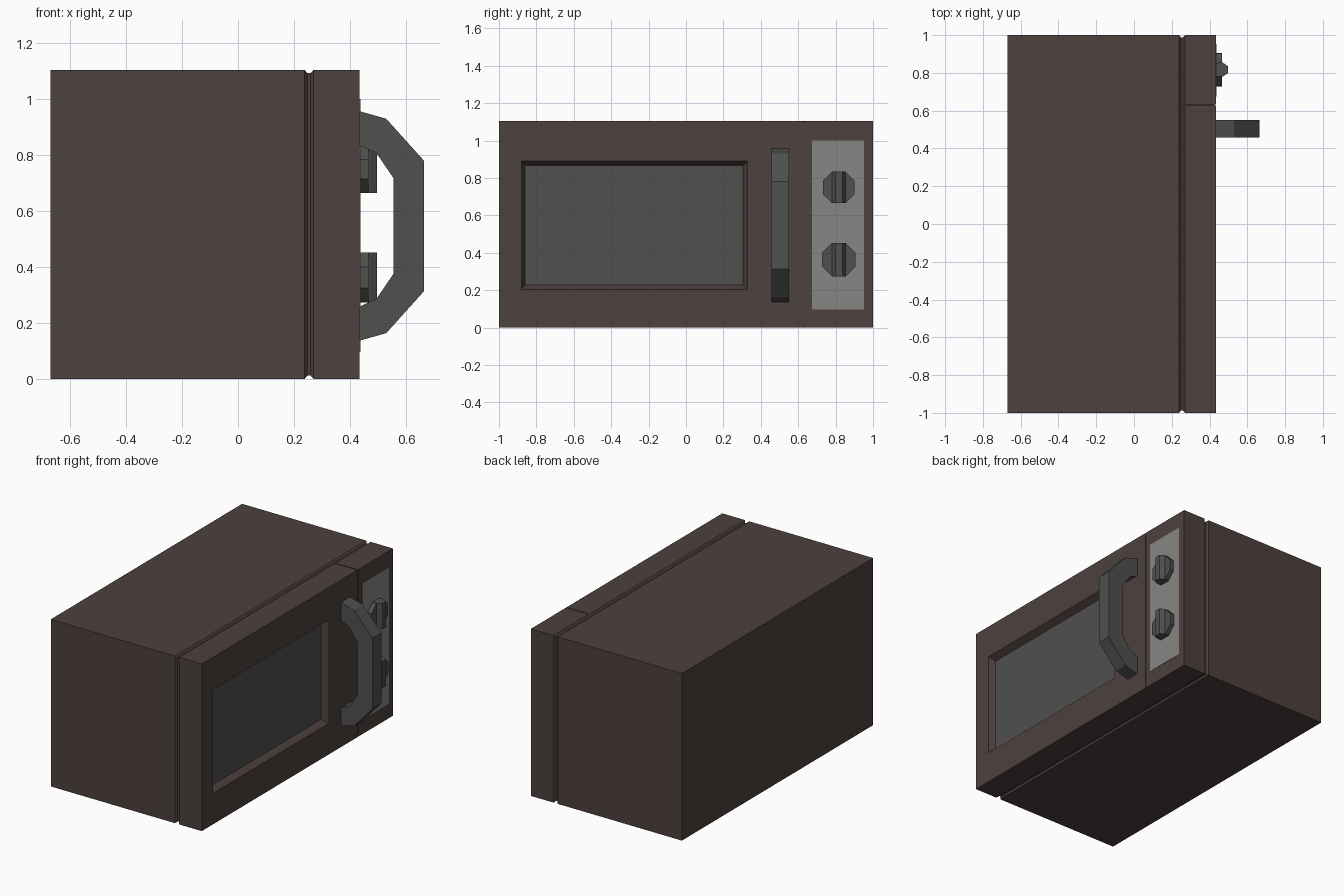
import bpy, bmesh, math
from mathutils import Vector

if "Cube" in bpy.data.objects:
    bpy.data.objects.remove(bpy.data.objects["Cube"])

H = 1.105      # height
FRONT = 0.435  # front plane


def material(name, rgb):
    m = bpy.data.materials.new(name)
    m.diffuse_color = (*rgb, 1)
    m.use_nodes = True
    m.node_tree.nodes["Principled BSDF"].inputs["Base Color"].default_value = m.diffuse_color
    return m


BROWN = material("brown_case", (0.075, 0.053, 0.048))
DARK = material("dark_grey", (0.08, 0.08, 0.08))
PLATE = material("light_grey", (0.24, 0.24, 0.23))


def finish(name, bm, mat):
    bmesh.ops.recalc_face_normals(bm, faces=bm.faces)
    me = bpy.data.meshes.new(name)
    bm.to_mesh(me)
    bm.free()
    me.materials.append(mat)
    ob = bpy.data.objects.new(name, me)
    bpy.context.collection.objects.link(ob)
    return ob


def loft(name, rings, mat):
    """Skin equal-length point loops and cap both ends."""
    bm = bmesh.new()
    loops = [[bm.verts.new(p) for p in r] for r in rings]
    n = len(loops[0])
    for a, b in zip(loops, loops[1:]):
        for i in range(n):
            j = (i + 1) % n
            bm.faces.new((a[i], a[j], b[j], b[i]))
    bm.faces.new(loops[0])
    bm.faces.new(loops[-1])
    return finish(name, bm, mat)


def rect(x, y0, y1, z0, z1):
    return [(x, y0, z0), (x, y1, z0), (x, y1, z1), (x, y0, z1)]


def box(name, x0, x1, y0, y1, z0, z1, mat):
    return loft(name, [rect(x, y0, y1, z0, z1) for x in (x0, x1)], mat)


# Case, with a shallow groove just behind the door
sections = [(-0.67, 0), (0.238, 0), (0.248, 0.012), (0.26, 0.012), (0.27, 0)]
loft("case", [rect(x, -1 + d, 1 - d, d, H - d) for x, d in sections], BROWN)

# Door with a sloping window recess
loft("door", [
    rect(0.27, -1, 0.627, 0, H),
    rect(FRONT, -1, 0.627, 0, H),
    rect(FRONT, -0.88, 0.33, 0.205, 0.89),
    rect(0.39, -0.86, 0.305, 0.23, 0.865),
], BROWN)
box("window", 0.38, 0.393, -0.86, 0.306, 0.229, 0.866, DARK)

# Control side of the front, and the filler at the bottom of the seam
box("control_housing", 0.27, FRONT, 0.633, 1, 0, H, BROWN)
box("seam_filler", 0.265, FRONT - 0.008, 0.61, 0.65, 0.008, H - 0.008, BROWN)
box("control_plate", 0.42, FRONT + 0.002, 0.675, 0.953, 0.097, 1.0, PLATE)

# Handle: half profile mirrored about mid height
half = [(0.435, 0.41), (0.53, 0.383), (0.665, 0.233)]
inner = [(0.555, 0.172), (0.495, 0.26), (0.435, 0.288)]
mid = 0.547
bm = bmesh.new()
outline = half + inner
sides = []
for y in (0.457, 0.55):
    up = [bm.verts.new((x, y, mid + z)) for x, z in outline]
    lo = [bm.verts.new((x, y, mid - z)) for x, z in outline]
    sides.append(up[:3] + lo[2::-1] + lo[:2:-1] + up[:2:-1][::-1])
for y_side in sides:
    # strips across the handle from the outer to the inner edge
    outer_edge = y_side[:6]
    inner_edge = y_side[6:9] + y_side[9:]
    inner_edge = inner_edge[::1]
    inner_edge = sorted(inner_edge, key=lambda v: -v.co.z)
    y_side[:] = outer_edge + inner_edge[::-1]
    for i in range(5):
        bm.faces.new((y_side[i], y_side[i + 1], y_side[10 - i], y_side[11 - i]))
for i in range(12):
    j = (i + 1) % 12
    bm.faces.new((sides[0][i], sides[0][j], sides[1][j], sides[1][i]))
finish("handle", bm, DARK)


# Octagonal knobs with a tapered vertical grip
def knob(label, y, z, a):
    r = a / math.cos(math.pi / 8)
    angles = [math.pi / 8 + i * math.pi / 4 for i in range(8)]
    loft(label + "_knob", [
        [(x, y + r * math.cos(t), z + r * math.sin(t)) for t in angles]
        for x in (0.43, 0.466)], DARK)
    grip = [(0.45, -0.037), (0.47, -0.037), (0.497, -0.019),
            (0.497, 0.019), (0.47, 0.037), (0.45, 0.037)]
    loft(label + "_grip", [
        [(x, y + w, z + s * a) for x, w in grip] for s in (-1, 1)], DARK)


knob("upper", 0.817, 0.75, 0.085)
knob("lower", 0.817, 0.363, 0.089)
